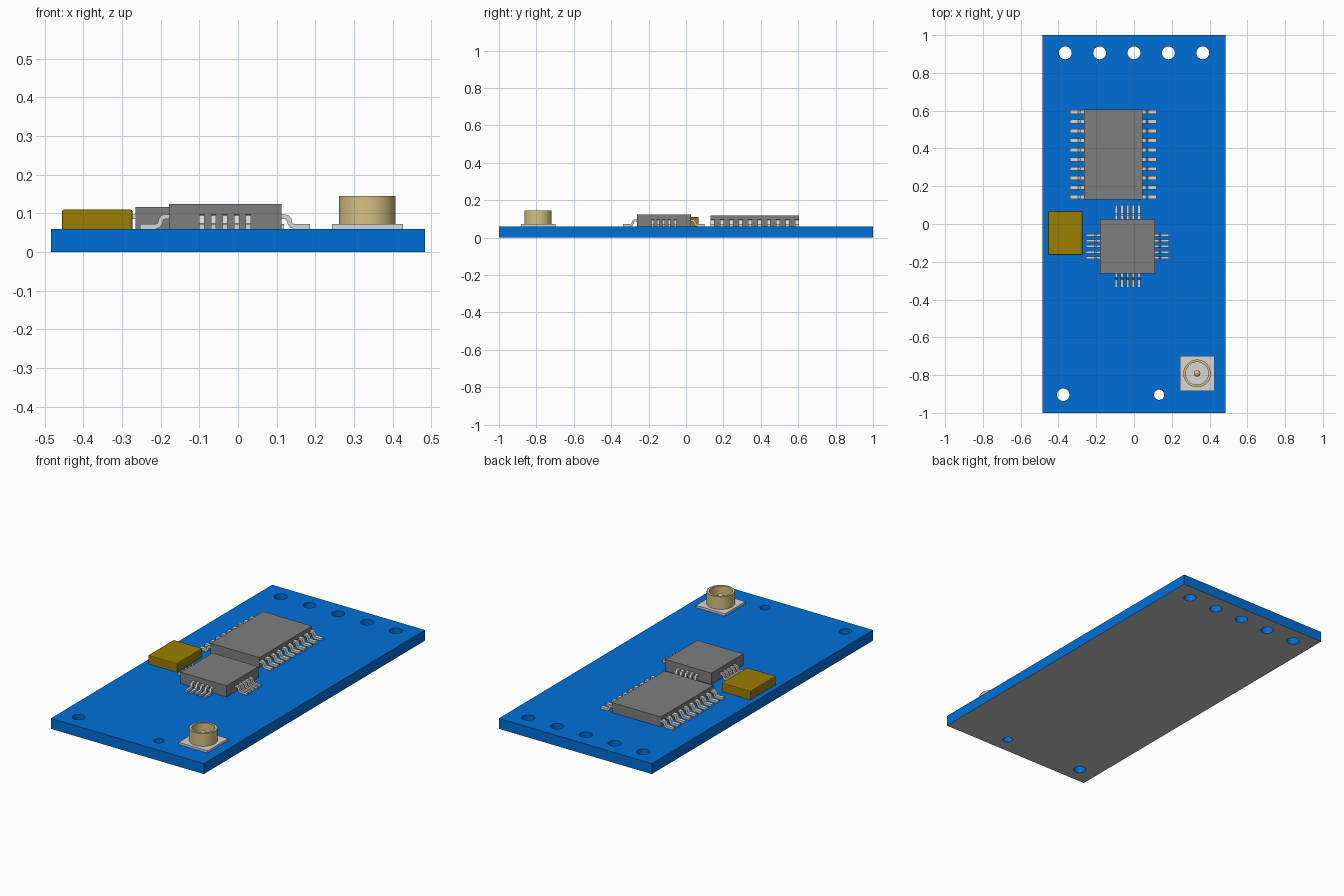
import bpy, bmesh
from math import cos, sin, pi, radians
from mathutils import Vector, Matrix

if "Cube" in bpy.data.objects:
    bpy.data.objects.remove(bpy.data.objects["Cube"], do_unlink=True)

BOARD_TOP = 0.06


def material(name, rgb):
    m = bpy.data.materials.new(name)
    m.use_nodes = True
    m.diffuse_color = (*rgb, 1)
    bsdf = next(n for n in m.node_tree.nodes if n.type == 'BSDF_PRINCIPLED')
    bsdf.inputs["Base Color"].default_value = (*rgb, 1)
    return m


BLUE = material("board blue", (0.0, 0.16, 0.69))
UNDERSIDE = material("underside light grey", (0.55, 0.55, 0.55))
GREY = material("chip grey", (0.21, 0.21, 0.21))
SILVER = material("silver", (0.68, 0.68, 0.68))
GOLD = material("dark gold", (0.33, 0.21, 0.0))
BRASS = material("pale brass", (0.68, 0.53, 0.23))


def finish(name, bm, *mats, smooth=False):
    bmesh.ops.recalc_face_normals(bm, faces=bm.faces[:])
    mesh = bpy.data.meshes.new(name)
    bm.to_mesh(mesh)
    bm.free()
    for m in mats:
        mesh.materials.append(m)
    ob = bpy.data.objects.new(name, mesh)
    bpy.context.collection.objects.link(ob)
    if smooth:
        bpy.ops.object.select_all(action='DESELECT')
        ob.select_set(True)
        bpy.context.view_layer.objects.active = ob
        bpy.ops.object.shade_smooth_by_angle(angle=radians(35))


def box(name, x, y, z, mat, soften=0):
    """Box from (low, high) pairs; soften rounds all edges but the bottom ones."""
    bm = bmesh.new()
    size = Vector((x[1] - x[0], y[1] - y[0], z[1] - z[0]))
    mid = Vector((sum(x), sum(y), sum(z))) / 2
    bmesh.ops.create_cube(bm, size=1,
                          matrix=Matrix.Translation(mid) @ Matrix.Diagonal((*size, 1)))
    if soften:
        upper = [e for e in bm.edges if any(v.co.z > mid.z for v in e.verts)]
        bmesh.ops.bevel(bm, geom=upper, offset=soften, segments=2, profile=0.5,
                        affect='EDGES')
    finish(name, bm, mat)


def lathe(name, profile, centre, mat, closed=False, steps=48):
    """Spin (radius, height) points around a vertical axis."""
    bm = bmesh.new()
    verts = [bm.verts.new((r, 0, z)) for r, z in profile]
    edges = [bm.edges.new(p) for p in zip(verts, verts[1:])]
    if closed:
        edges.append(bm.edges.new((verts[-1], verts[0])))
    bmesh.ops.spin(bm, geom=verts + edges, cent=(0, 0, 0), axis=(0, 0, 1),
                   angle=2 * pi, steps=steps)
    bmesh.ops.remove_doubles(bm, verts=bm.verts[:], dist=0.0001)
    bmesh.ops.translate(bm, verts=bm.verts[:], vec=(*centre, 0))
    finish(name, bm, mat, smooth=True)


# Gull-wing lead: centre line as (outward, height)
LEAD_PATH = [Vector(p) for p in (
    (-0.004, 0.0915), (0.009, 0.0915), (0.016, 0.0895), (0.02, 0.084),
    (0.0225, 0.074), (0.0265, 0.0685), (0.033, 0.0662), (0.074, 0.0662))]


def add_lead(bm, origin, angle, width, half=0.0062):
    left, right = [], []
    for i, p in enumerate(LEAD_PATH):
        d = LEAD_PATH[min(i + 1, len(LEAD_PATH) - 1)] - LEAD_PATH[max(i - 1, 0)]
        n = Vector((-d.y, d.x)).normalized() * half
        left.append(p + n)
        right.append(p - n)
    turn = Matrix.Translation((*origin, 0)) @ Matrix.Rotation(angle, 4, 'Z')
    rails = [[bm.verts.new(turn @ Vector((p.x, s * width / 2, p.y))) for p in side]
             for side, s in ((left, -1), (left, 1), (right, 1), (right, -1))]
    for a, b in zip(rails, rails[1:] + rails[:1]):
        for i in range(len(a) - 1):
            bm.faces.new((a[i], a[i + 1], b[i + 1], b[i]))
    for end in (0, -1):
        bm.faces.new([r[end] for r in rails])


def chip(name, x, y, top, count, pitch, width, sides):
    """Chip body with rows of leads on the given quarter-turn sides."""
    box(name + "_body", x, y, (BOARD_TOP, top), GREY)
    mid = Vector((sum(x) / 2, sum(y) / 2))
    reach = ((x[1] - x[0]) / 2, (y[1] - y[0]) / 2)
    bm = bmesh.new()
    for q in sides:
        a = q * pi / 2
        out, along = Vector((cos(a), sin(a))), Vector((-sin(a), cos(a)))
        for i in range(count):
            spot = mid + out * reach[q % 2] + along * (i - (count - 1) / 2) * pitch
            add_lead(bm, spot, a, width)
    finish(name + "_leads", bm, SILVER, smooth=True)


# Circuit board with through holes and a light underside
def circle(x, y, r, n=32):
    return [(x + r * cos(2 * pi * i / n), y + r * sin(2 * pi * i / n)) for i in range(n)]


W = 0.484
loops = [[(-W, -1), (W, -1), (W, 1), (-W, 1)]]
loops += [circle(i * 0.182, 0.906, 0.034) for i in range(-2, 3)]
loops += [circle(-0.375, -0.904, 0.033), circle(0.133, -0.904, 0.027)]
bm = bmesh.new()
rims = {0: [], BOARD_TOP: []}
for loop in loops:
    low, high = [[bm.verts.new((*p, z)) for p in loop] for z in rims]
    for i in range(len(loop)):
        bm.faces.new((low[i - 1], low[i], high[i], high[i - 1]))
        for z, ring in zip(rims, (low, high)):
            rims[z].append(bm.edges.get((ring[i - 1], ring[i])))
for edges in rims.values():
    bmesh.ops.triangle_fill(bm, use_beauty=True, edges=edges, normal=(0, 0, 1))
for f in bm.faces:
    f.material_index = int(all(v.co.z < 0.001 for v in f.verts))
finish("circuit_board", bm, BLUE, UNDERSIDE)

# Chips
chip("long_chip", (-0.265, 0.045), (0.13, 0.605), 0.117, 10, 0.05, 0.021, (0, 2))
chip("square_chip", (-0.179, 0.112), (-0.263, 0.026), 0.124, 5, 0.03, 0.0135, range(4))

# Crystal can with softened upper edges
box("crystal_can", (-0.455, -0.273), (-0.163, 0.068), (BOARD_TOP, 0.11), GOLD, soften=0.005)

# Coaxial socket
SOCKET = (0.334, -0.791)
box("socket_base", (0.243, 0.426), (-0.883, -0.699), (BOARD_TOP, 0.073), SILVER)
lathe("socket_ring", [(0.073, 0.072), (0.073, 0.145), (0.06, 0.145), (0.06, 0.072)],
      SOCKET, BRASS, closed=True)
dome = [(0.017 * cos(t * pi / 10), 0.113 + 0.017 * sin(t * pi / 10)) for t in range(6)]
lathe("socket_pin", [(0.017, 0.072)] + dome, SOCKET, BRASS, steps=24)
